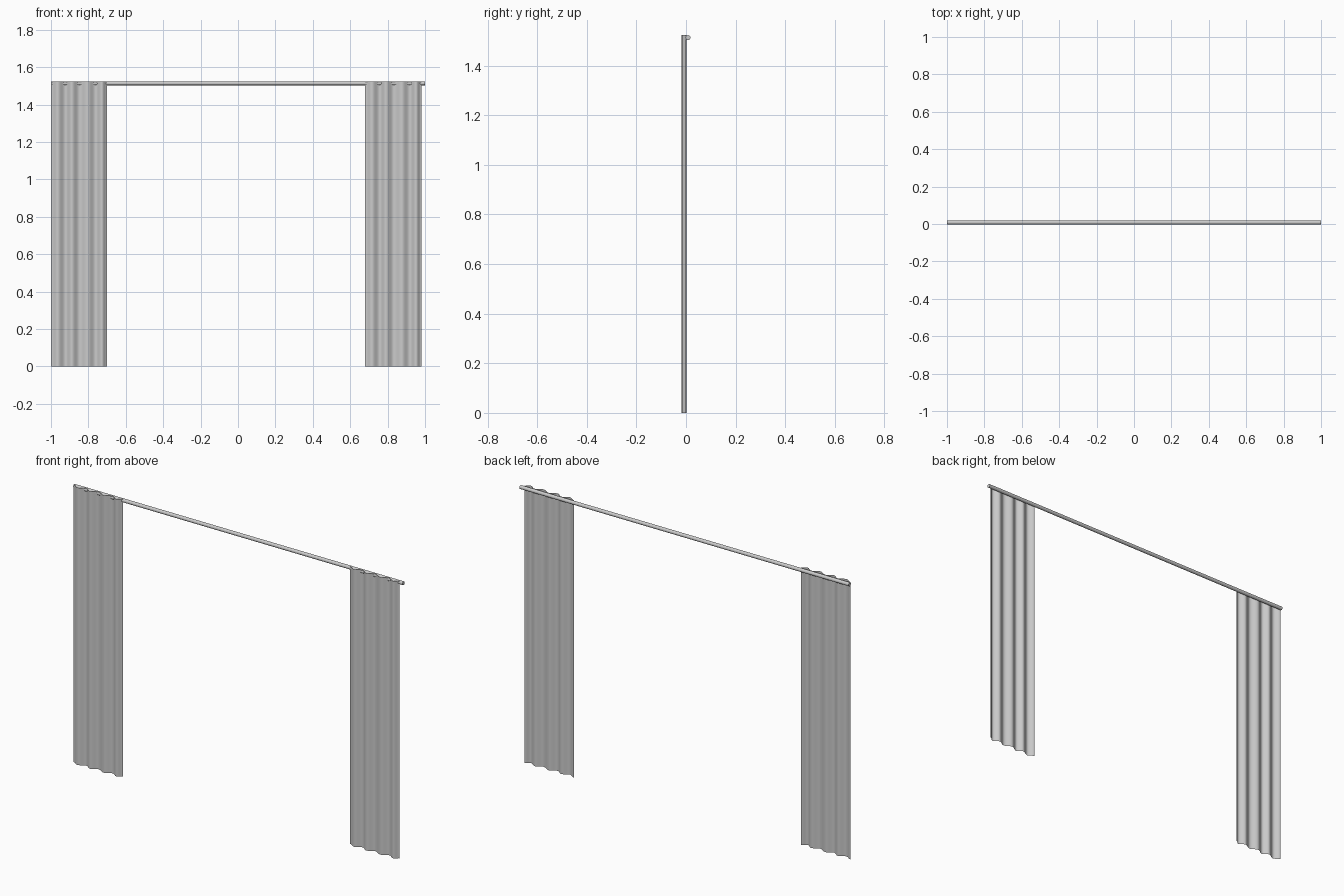
import bpy, bmesh, math

if "Cube" in bpy.data.objects:
    bpy.data.objects.remove(bpy.data.objects["Cube"])

HEIGHT = 1.523
ROD_R = 0.01

# Curtain rod running the full width, just behind the drapes
bpy.ops.mesh.primitive_cylinder_add(vertices=16, radius=ROD_R, depth=2.0,
                                    location=(0, 0.008, HEIGHT - ROD_R),
                                    rotation=(0, math.pi / 2, 0))
rod = bpy.context.object
rod.name = "curtain_rod"
bpy.ops.object.shade_smooth_by_angle(angle=math.radians(50))

# Fold profile: (x, y) ridges and valleys, slightly irregular
FOLDS = [(0.0, 0.001), (0.037, -0.017), (0.077, 0.002), (0.112, -0.018),
         (0.152, 0.002), (0.197, -0.017), (0.238, 0.002), (0.273, -0.017),
         (0.30, 0.001)]


def fold_points(steps=8):
    """Join the ridges and valleys with cosine easing."""
    pts = [FOLDS[0]]
    for (x0, y0), (x1, y1) in zip(FOLDS, FOLDS[1:]):
        for i in range(1, steps + 1):
            t = i / steps
            e = (1 - math.cos(math.pi * t)) / 2
            pts.append((x0 + (x1 - x0) * t, y0 + (y1 - y0) * e))
    return pts


def curtain(name, x_start):
    """Hang one pleated cloth sheet from the rod."""
    bm = bmesh.new()
    rows = [[bm.verts.new((x_start + x, y, z)) for x, y in fold_points()]
            for z in (0.0, HEIGHT)]
    for i in range(len(rows[0]) - 1):
        f = bm.faces.new((rows[0][i], rows[0][i + 1], rows[1][i + 1], rows[1][i]))
        f.smooth = True
    mesh = bpy.data.meshes.new(name)
    bm.to_mesh(mesh)
    bm.free()
    bpy.context.collection.objects.link(bpy.data.objects.new(name, mesh))


# The two drapes
curtain("left_curtain", -1.0)
curtain("right_curtain", 0.68)
